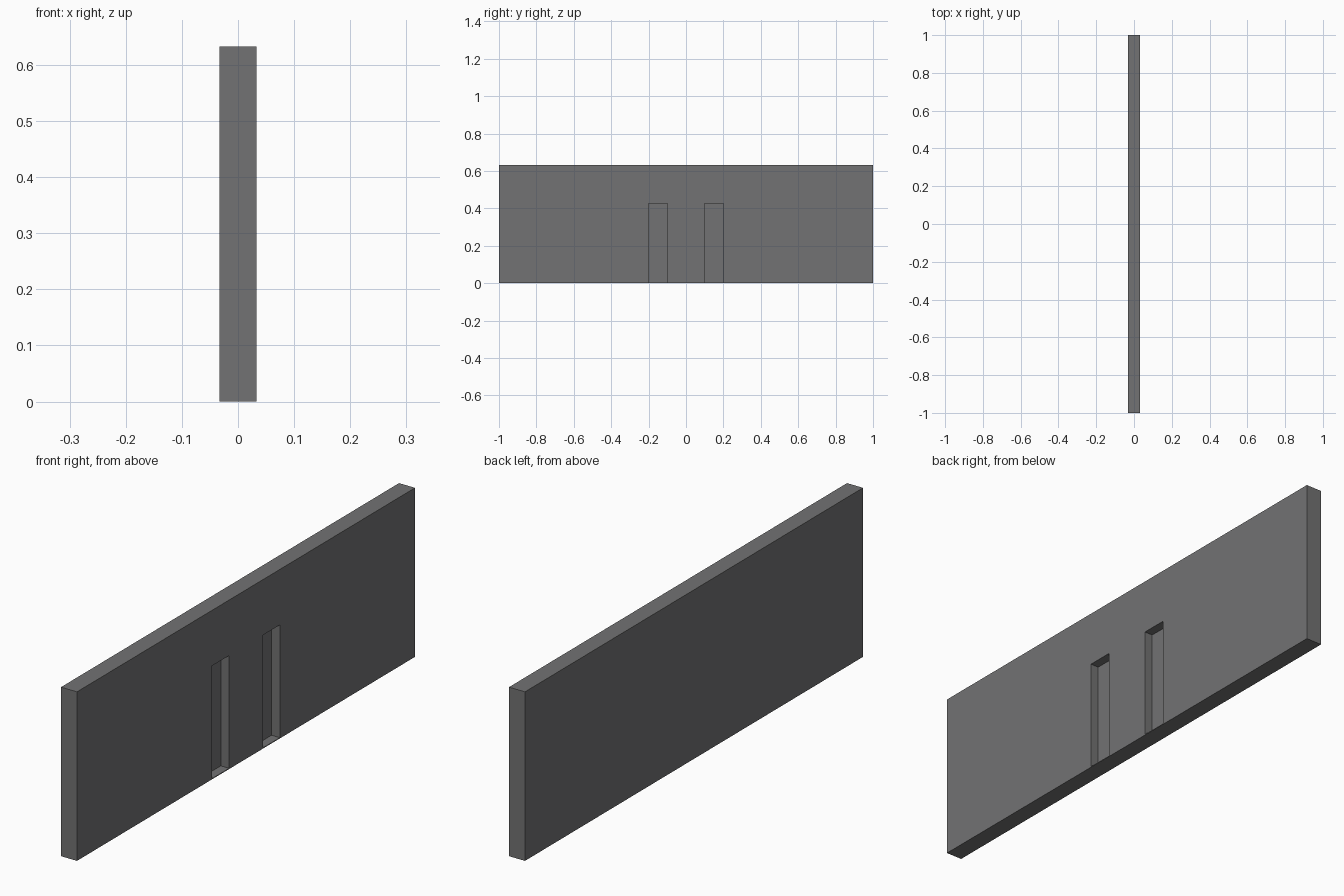
import bpy, bmesh
from mathutils import Vector

if "Cube" in bpy.data.objects:
    bpy.data.objects.remove(bpy.data.objects["Cube"])

HALF_X, HALF_Y, HEIGHT = 0.033, 1.0, 0.633
SLOT_IN, SLOT_OUT, SLOT_LOW, SLOT_TOP, SLOT_DEPTH = 0.10, 0.20, 0.003, 0.425, 0.034

grey = bpy.data.materials.new("wall grey")
grey.diffuse_color = (0.17, 0.17, 0.172, 1)
grey.use_nodes = True
grey.node_tree.nodes["Principled BSDF"].inputs["Base Color"].default_value = grey.diffuse_color

# wall slab
bm = bmesh.new()
bmesh.ops.create_cube(bm, size=1)
for v in bm.verts:
    v.co = Vector((v.co.x * 2 * HALF_X, v.co.y * 2 * HALF_Y, (v.co.z + 0.5) * HEIGHT))


# cut lines around the two door slots
def cut(point, normal):
    bmesh.ops.bisect_plane(bm, geom=bm.verts[:] + bm.edges[:] + bm.faces[:],
                           plane_co=point, plane_no=normal)


for y in (-SLOT_OUT, -SLOT_IN, SLOT_IN, SLOT_OUT):
    cut((0, y, 0), (0, 1, 0))
for z in (SLOT_LOW, SLOT_TOP):
    cut((0, 0, z), (0, 0, 1))

# push the slot faces into the right side of the wall
slots = []
for f in bm.faces:
    c = f.calc_center_median()
    if (c.x > HALF_X - 0.001 and SLOT_IN < abs(c.y) < SLOT_OUT
            and SLOT_LOW < c.z < SLOT_TOP):
        slots.append(f)
out = bmesh.ops.extrude_face_region(bm, geom=slots)
moved = [g for g in out["geom"] if isinstance(g, bmesh.types.BMVert)]
bmesh.ops.translate(bm, verts=moved, vec=(-SLOT_DEPTH, 0, 0))
bmesh.ops.delete(bm, geom=[f for f in slots if f.is_valid], context='FACES_ONLY')

# merge the leftover flat cuts
bmesh.ops.dissolve_limit(bm, angle_limit=0.01, verts=bm.verts[:], edges=bm.edges[:])
bmesh.ops.recalc_face_normals(bm, faces=bm.faces[:])

mesh = bpy.data.meshes.new("wall")
bm.to_mesh(mesh)
bm.free()
mesh.materials.append(grey)
wall = bpy.data.objects.new("wall", mesh)
bpy.context.collection.objects.link(wall)
